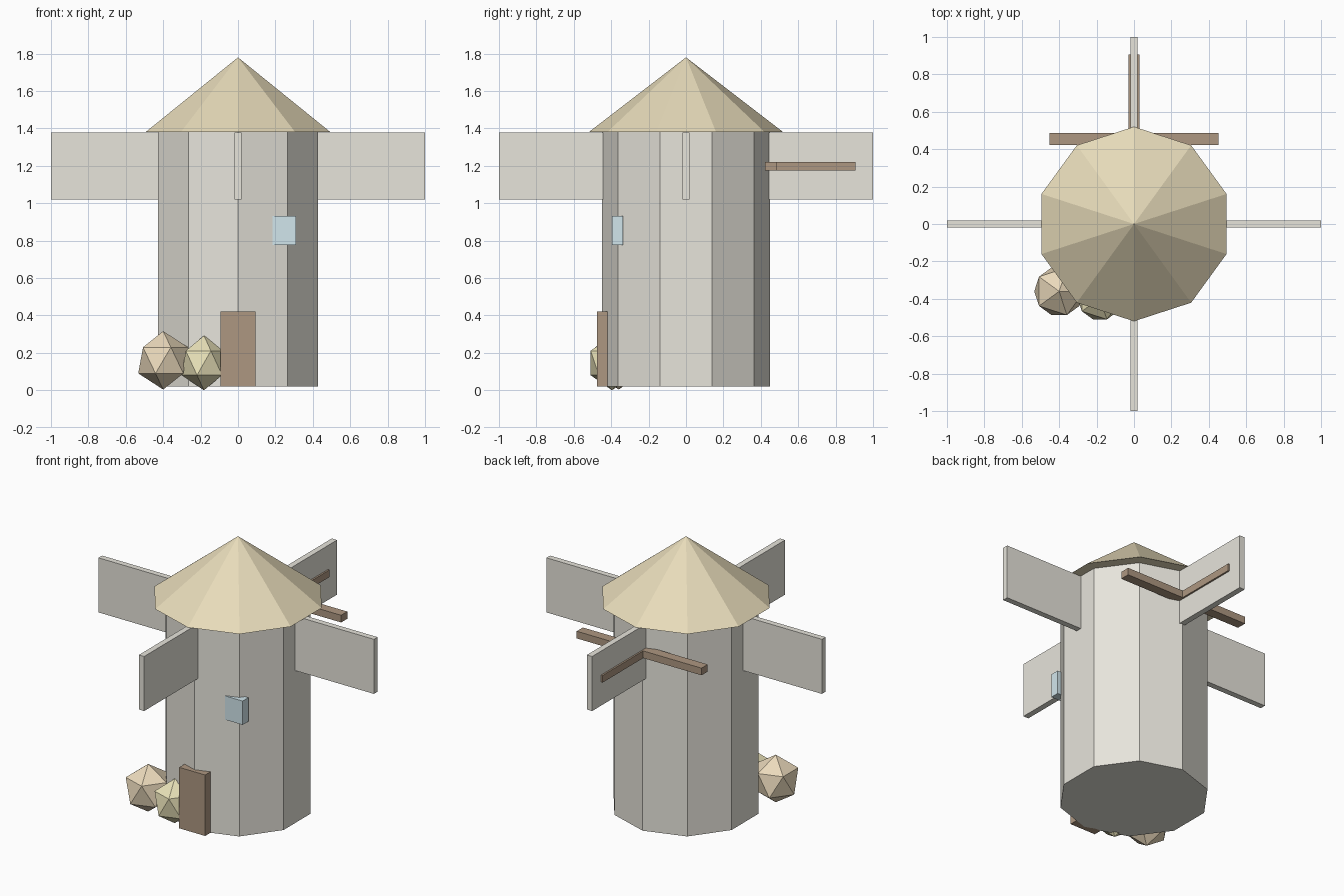
import bpy
from math import cos, sin, pi

if "Cube" in bpy.data.objects:
    bpy.data.objects.remove(bpy.data.objects["Cube"])


def material(name, r, g, b):
    m = bpy.data.materials.new(name)
    m.diffuse_color = (r, g, b, 1)
    m.use_nodes = True
    m.node_tree.nodes["Principled BSDF"].inputs["Base Color"].default_value = m.diffuse_color
    return m


STONE = material("stone", 0.80, 0.78, 0.71)
THATCH = material("thatch", 0.80, 0.71, 0.49)
WOOD = material("wood", 0.42, 0.31, 0.22)
GLASS = material("glass", 0.64, 0.79, 0.84)
HAY = material("hay", 0.83, 0.70, 0.50)
STRAW = material("straw", 0.83, 0.77, 0.49)


def finish(name, mat):
    ob = bpy.context.object
    ob.name = name
    ob.data.materials.append(mat)
    return ob


def box(name, mat, lo, hi):
    centre = [(a + b) / 2 for a, b in zip(lo, hi)]
    bpy.ops.mesh.primitive_cube_add(size=1, location=centre)
    ob = finish(name, mat)
    ob.scale = [b - a for a, b in zip(lo, hi)]
    return ob


def ball(name, mat, centre, width, height):
    bpy.ops.mesh.primitive_ico_sphere_add(subdivisions=1, radius=1, location=centre)
    finish(name, mat).scale = (width, width, height)


# Ten-sided tower and overhanging roof
bpy.ops.mesh.primitive_cylinder_add(vertices=10, radius=0.45, depth=1.36, location=(0, 0, 0.70))
finish("tower", STONE)
bpy.ops.mesh.primitive_cone_add(vertices=10, radius1=0.52, radius2=0, depth=0.40, location=(0, 0, 1.58))
finish("roof", THATCH)

# Four flat sails around the tower
for i in range(4):
    a = i * pi / 2
    sail = box(f"sail_{i + 1}", STONE, (0.40, -0.019, 1.02), (1.0, 0.019, 1.378))
    sail.location = (0.70 * cos(a), 0.70 * sin(a), 1.199)
    sail.rotation_euler.z = a

# Crossed beams at the back
box("cross_beam", WOOD, (-0.453, 0.422, 1.174), (0.453, 0.486, 1.221))
box("tail_beam", WOOD, (-0.03, 0.002, 1.174), (0.03, 0.906, 1.221))

# Door and window
box("door", WOOD, (-0.094, -0.475, 0.02), (0.094, -0.42, 0.42))
box("window", GLASS, (0.184, -0.395, 0.776), (0.31, -0.336, 0.932))

# Hay heaps beside the door
ball("large_hay_heap", HAY, (-0.40, -0.36, 0.16), 0.149, 0.156)
ball("small_hay_heap", STRAW, (-0.182, -0.396, 0.146), 0.134, 0.146)
